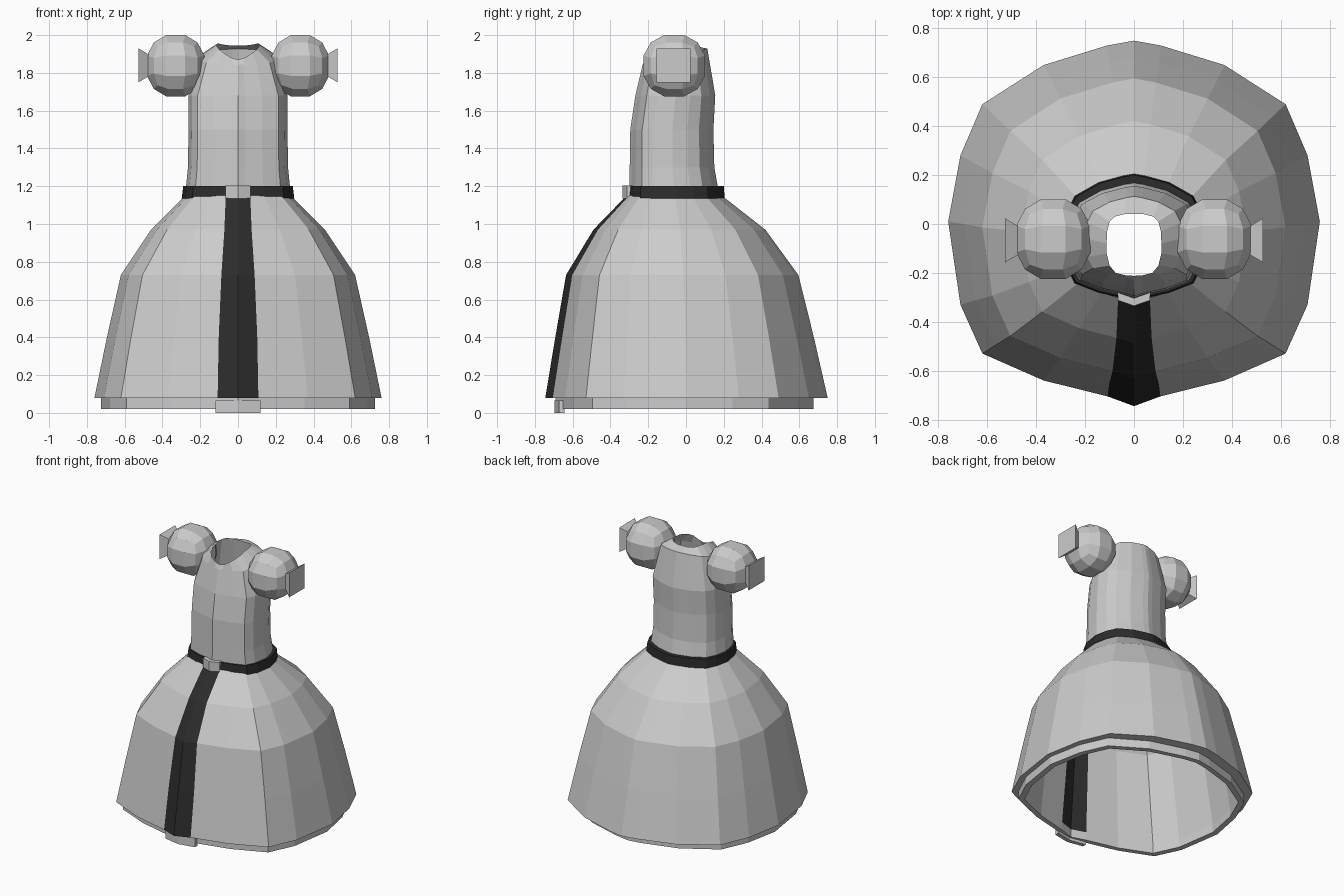
import bpy, bmesh
from mathutils import Vector

if "Cube" in bpy.data.objects:
    bpy.data.objects.remove(bpy.data.objects["Cube"])


def material(name, value):
    m = bpy.data.materials.new(name)
    m.diffuse_color = (value, value, value, 1)
    m.use_nodes = True
    m.node_tree.nodes["Principled BSDF"].inputs["Base Color"].default_value = m.diffuse_color
    return m


CLOTH = material("light grey cloth", 0.60)
DARK = material("near black trim", 0.025)

# Half cross-section at the hem, from back centre round to front centre
SECTION = [(0, .75), (.11, .73), (.37, .65), (.62, .49), (.71, .28), (.76, .01),
           (.71, -.33), (.62, -.53), (.37, -.64), (.105, -.705), (0, -.745)]
EDGE = 9   # index of the front strip's edge


def full(half):
    """Mirror a half loop of 3D points into a closed loop."""
    return half + [(-x, y, z) for x, y, z in half[-2:0:-1]]


def ring(z, width, front, back, strip=None, tilt=0.0):
    """Scale the cross-section to a half width and a front/back extent."""
    sx, sy = width / .76, (back - front) / 1.495
    cy = back - .75 * sy
    half = []
    for i, (x, y) in enumerate(SECTION):
        px = strip if strip and i == EDGE else x * sx
        py = y * sy + cy
        half.append((px, py, z + tilt * (py - (front + back) / 2)))
    return full(half)


def finish(name, bm, mats):
    bmesh.ops.recalc_face_normals(bm, faces=bm.faces)
    mesh = bpy.data.meshes.new(name)
    bm.to_mesh(mesh)
    bm.free()
    for m in mats:
        mesh.materials.append(m)
    obj = bpy.data.objects.new(name, mesh)
    bpy.context.collection.objects.link(obj)
    return obj


def loft(name, rings, mats, strip_rows=(), closed=False):
    """Skin the rings; rows in strip_rows get the second colour at the front."""
    bm = bmesh.new()
    loops = [[bm.verts.new(p) for p in r] for r in rings]
    n = len(loops[0])
    for row in range(len(loops) - (0 if closed else 1)):
        a, b = loops[row], loops[(row + 1) % len(loops)]
        for i in range(n):
            j = (i + 1) % n
            f = bm.faces.new((a[i], a[j], b[j], b[i]))
            if row in strip_rows and i in (EDGE, EDGE + 1):
                f.material_index = 1
    return finish(name, bm, mats)


def bent_plate(name, half_width, y_edge, y_mid, depth, z0, z1, mat):
    """Plate folded along its vertical centre line."""
    plan = [(-half_width, y_edge), (0, y_mid), (half_width, y_edge),
            (half_width, y_edge + depth), (0, y_mid + depth), (-half_width, y_edge + depth)]
    bm = bmesh.new()
    low = [bm.verts.new((x, y, z0)) for x, y in plan]
    high = [bm.verts.new((x, y, z1)) for x, y in plan]
    for i in range(6):
        j = (i + 1) % 6
        bm.faces.new((low[i], low[j], high[j], high[i]))
    for v in (low, high):
        bm.faces.new((v[0], v[1], v[4], v[5]))
        bm.faces.new((v[1], v[2], v[3], v[4]))
    return finish(name, bm, [mat])


# Skirt: outer shell, stepped hem, inner lining, with the dark front strip
loft("skirt", [
    ring(1.15, .28, -.315, .19, .065),
    ring(.97, .46, -.49, .42, .072),
    ring(.73, .62, -.635, .595, .088),
    ring(.40, .694, -.692, .677, .102),
    ring(.08, .76, -.745, .75, .108),
    ring(.08, .725, -.69, .675, .108),
    ring(.02, .725, -.69, .675, .108),
    ring(.02, .685, -.655, .64, .105),
    ring(.08, .685, -.655, .64, .105),
    ring(.73, .59, -.605, .565, .085),
    ring(.96, .43, -.46, .39, .070),
    ring(1.13, .25, -.285, .16, .062),
], [CLOTH, DARK], strip_rows=(0, 1, 2, 3, 8, 9, 10))

# Hem tab under the front strip
bent_plate("hem_tab", .12, -.672, -.695, .03, 0, .065, CLOTH)

# Bodice with a scooped neckline
neck = [(0, .04, 1.945), (.04, .04, 1.945), (.08, .03, 1.95), (.10, .01, 1.955),
        (.11, -.03, 1.955), (.112, -.08, 1.95), (.112, -.12, 1.94), (.10, -.17, 1.925),
        (.075, -.20, 1.905), (.035, -.21, 1.88), (0, -.212, 1.87)]
loft("bodice", [
    ring(1.14, .28, -.31, .19),
    ring(1.20, .275, -.30, .168),
    ring(1.30, .265, -.298, .15),
    ring(1.50, .262, -.295, .145),
    ring(1.68, .262, -.268, .155),
    ring(1.885, .205, -.23, .113, tilt=.25),
    full(neck),
], [CLOTH])

# Belt and buckle
loft("belt", [
    ring(1.135, .298, -.318, .205), ring(1.20, .29, -.312, .20),
    ring(1.20, .262, -.285, .155), ring(1.135, .262, -.285, .155),
], [DARK], closed=True)
bent_plate("buckle", .066, -.312, -.335, .03, 1.135, 1.205, CLOTH)

# Puffed sleeves with flared square cuffs
for side, label in ((1, "left"), (-1, "right")):
    bm = bmesh.new()
    bmesh.ops.create_cube(bm, size=2)
    bmesh.ops.subdivide_edges(bm, edges=bm.edges[:], cuts=2, use_grid_fill=True)
    for v in bm.verts:
        d = v.co.normalized()
        v.co = Vector((side * .330 + d.x * .168, -.062 + d.y * .18, 1.838 + d.z * .179))
    finish("sleeve_" + label, bm, [CLOTH])

    bm = bmesh.new()
    squares = []
    for x, r in ((.47, .056), (.527, .09)):
        squares.append([bm.verts.new((side * x, -.067 + a * r, 1.84 + b * r))
                        for a, b in ((-1, -1), (1, -1), (1, 1), (-1, 1))])
    for i in range(4):
        j = (i + 1) % 4
        bm.faces.new((squares[0][i], squares[0][j], squares[1][j], squares[1][i]))
    for s in squares:
        bm.faces.new(s)
    finish("cuff_" + label, bm, [CLOTH])
